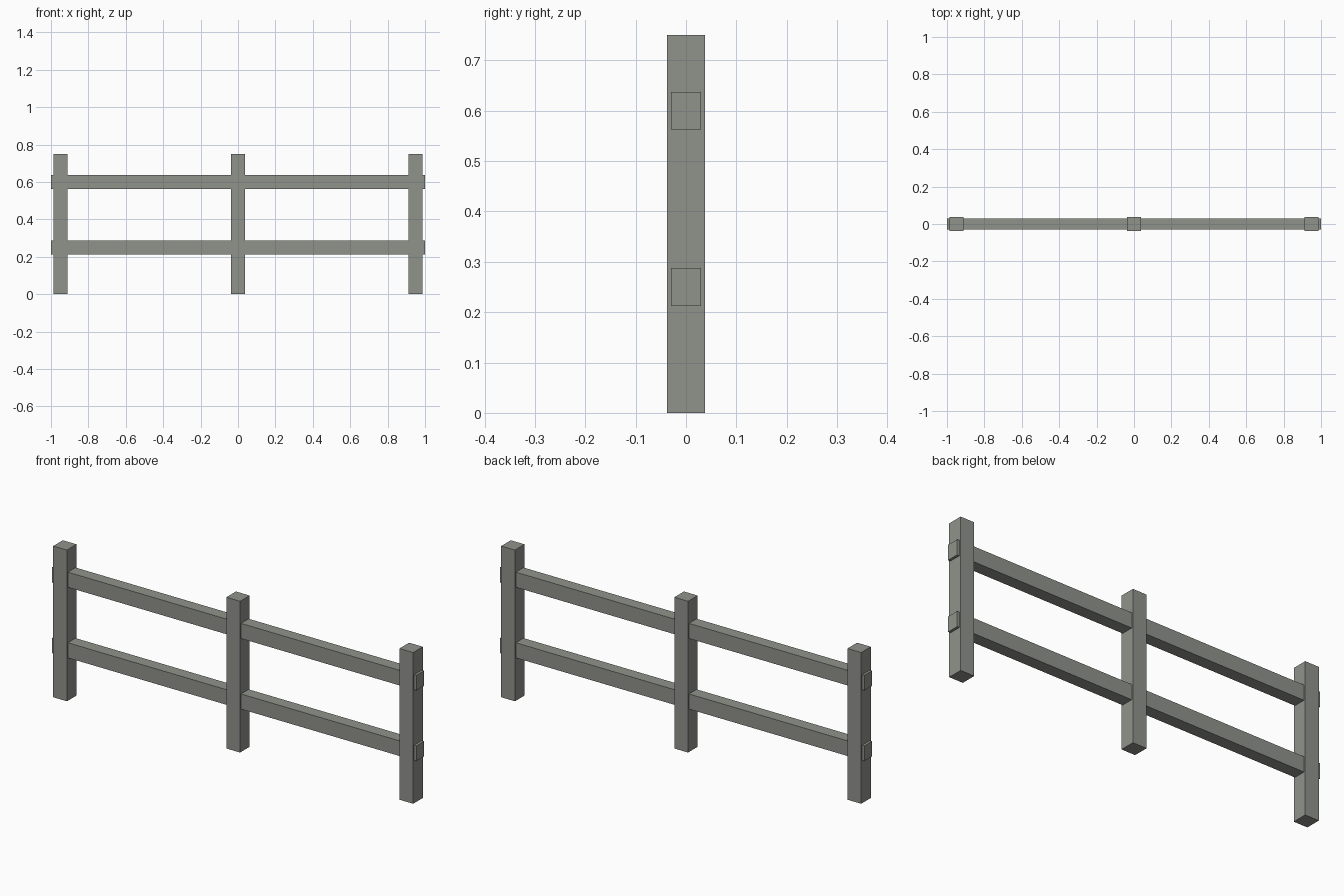
import bpy

cube = bpy.data.objects.get("Cube")
if cube:
    bpy.data.objects.remove(cube, do_unlink=True)

# Weathered grey timber
timber = bpy.data.materials.new("weathered_grey_timber")
timber.use_nodes = True
colour = (0.28, 0.29, 0.26, 1)
timber.diffuse_color = colour
timber.node_tree.nodes["Principled BSDF"].inputs["Base Color"].default_value = colour

HEIGHT, POST, RAIL_DEPTH, RAIL_HEIGHT = 0.75, 0.075, 0.06, 0.075


def beam(name, centre, size):
    bpy.ops.mesh.primitive_cube_add(size=1, location=centre)
    obj = bpy.context.object
    obj.name = name
    obj.scale = size
    bpy.ops.object.transform_apply(location=False, rotation=False, scale=True)
    obj.data.materials.append(timber)


# Square upright posts
for name, x in (("right_post", -0.95), ("middle_post", 0), ("left_post", 0.95)):
    beam(name, (x, 0, HEIGHT / 2), (POST, POST, HEIGHT))

# Rails running through the posts, with short ends projecting
for name, z in (("lower_rail", 0.25), ("upper_rail", 0.6)):
    beam(name, (0, 0, z), (2, RAIL_DEPTH, RAIL_HEIGHT))
